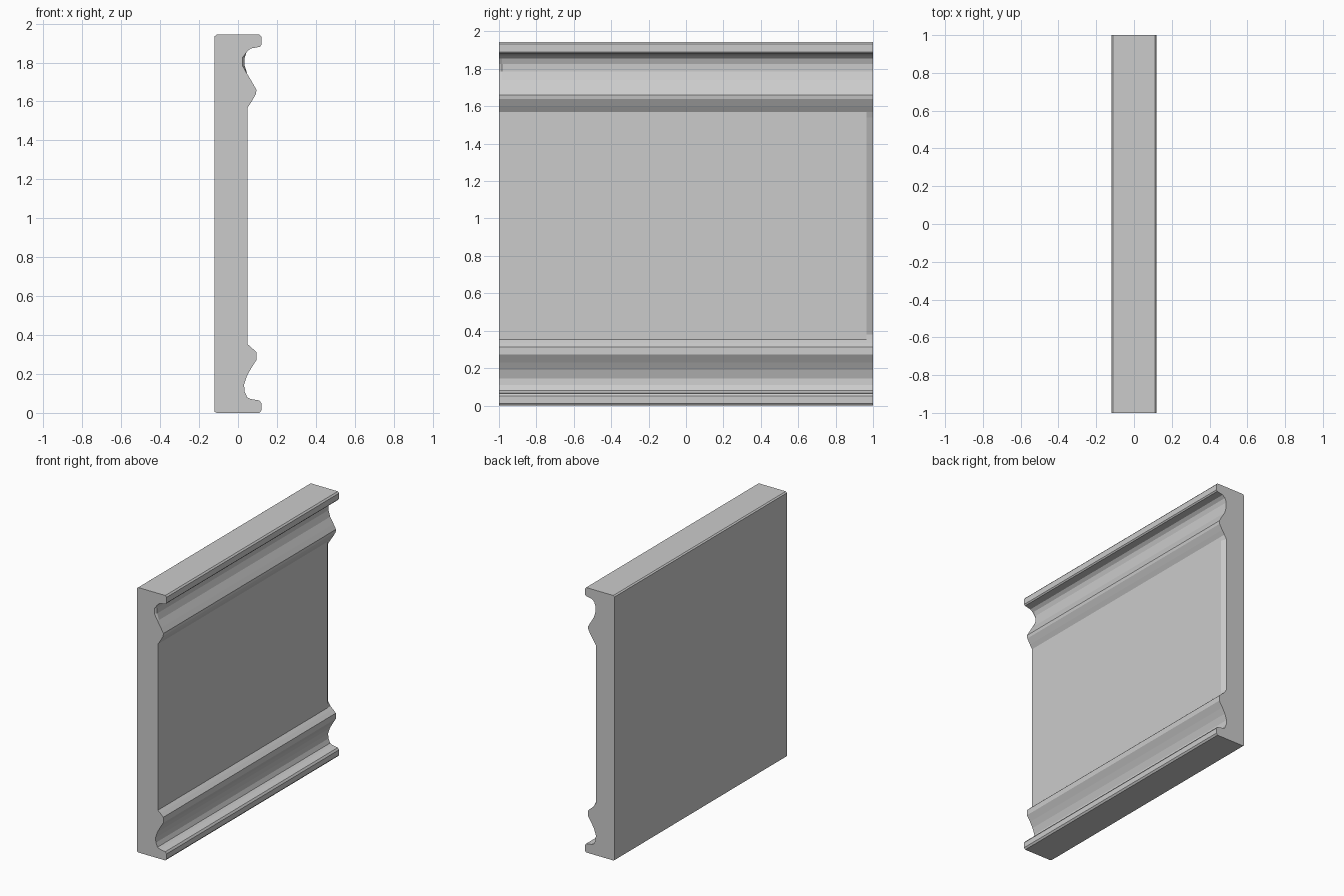
import bpy, bmesh

# Moulding cross-section (x, z): back, top lip, cove, bead, panel, bead, cove, bottom lip
profile = [
    (-0.12, 0.005), (-0.12, 1.935), (-0.11, 1.943), (0.11, 1.943), (0.12, 1.932),
    (0.12, 1.89), (0.112, 1.881), (0.065, 1.872), (0.045, 1.855), (0.034, 1.825),
    (0.034, 1.785), (0.048, 1.74), (0.075, 1.695), (0.095, 1.66), (0.092, 1.638),
    (0.07, 1.60), (0.05, 1.57), (0.05, 1.54),
    (0.05, 0.38), (0.05, 0.352), (0.07, 0.335), (0.094, 0.312), (0.095, 0.272),
    (0.068, 0.23), (0.046, 0.19), (0.031, 0.145), (0.034, 0.11), (0.047, 0.08),
    (0.065, 0.071), (0.11, 0.064), (0.12, 0.05), (0.12, 0.012), (0.11, 0.0), (-0.11, 0.0),
]
PANEL = (17, 18)   # panel edge points, worn back at the right end
COVE = (9, 10)     # upper cove points, chipped at the left end


def section(bm, y, worn=(), depth=0.0):
    """Add one ring of the cross-section, with chosen points pushed back."""
    return [bm.verts.new((x - (depth if i in worn else 0), y, z))
            for i, (x, z) in enumerate(profile)]


# Loft the wall panel along y, with slight wear at both ends
bm = bmesh.new()
rings = [section(bm, -1.0, COVE, 0.012), section(bm, -0.985),
         section(bm, 0.965), section(bm, 1.0, PANEL, 0.018)]
n = len(profile)
for a, b in zip(rings, rings[1:]):
    for i in range(n):
        j = (i + 1) % n
        bm.faces.new((a[i], a[j], b[j], b[i]))
bm.faces.new(rings[0])
bm.faces.new(rings[-1])
bmesh.ops.recalc_face_normals(bm, faces=bm.faces)

mesh = bpy.data.meshes.new("moulded_wall_panel")
bm.to_mesh(mesh)
bm.free()
panel = bpy.data.objects.new("moulded_wall_panel", mesh)
bpy.context.collection.objects.link(panel)
